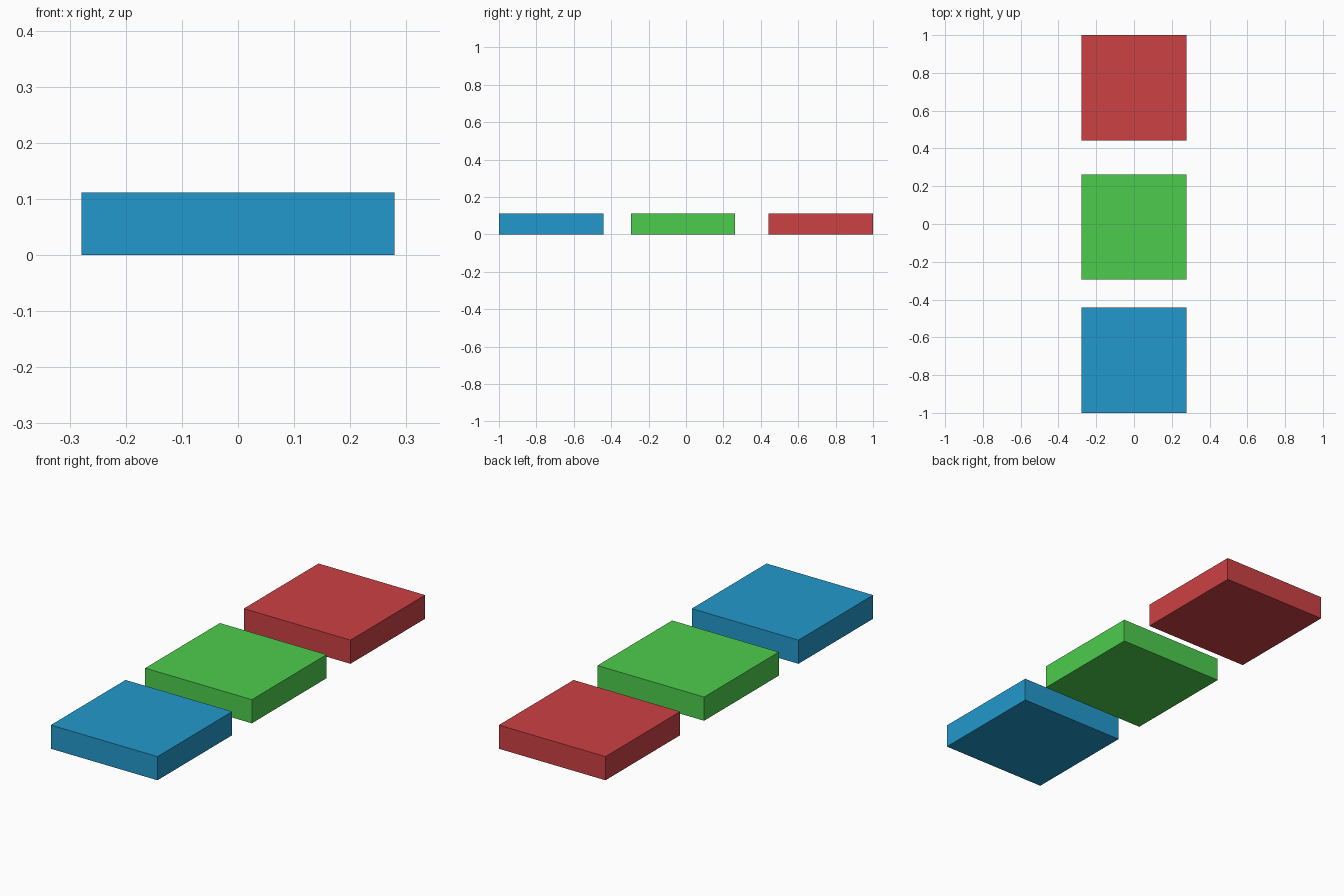
import bpy
import bmesh

if "Cube" in bpy.data.objects:
    bpy.data.objects.remove(bpy.data.objects["Cube"])

HALF_WIDTH = 0.279
HEIGHT = 0.112


def slab(name, y_min, y_max, color):
    """Flat square block resting on the ground between two y positions."""
    bm = bmesh.new()
    bmesh.ops.create_cube(bm, size=1)
    bmesh.ops.scale(bm, vec=(2 * HALF_WIDTH, y_max - y_min, HEIGHT), verts=bm.verts)
    mesh = bpy.data.meshes.new(name)
    bm.to_mesh(mesh)
    bm.free()
    mat = bpy.data.materials.new(name + "_paint")
    mat.diffuse_color = (*color, 1)
    mat.use_nodes = True
    mat.node_tree.nodes["Principled BSDF"].inputs["Base Color"].default_value = mat.diffuse_color
    mesh.materials.append(mat)
    obj = bpy.data.objects.new(name, mesh)
    obj.location = (0, (y_min + y_max) / 2, HEIGHT / 2)
    bpy.context.collection.objects.link(obj)
    return obj


# Row of three slabs, front to back
slab("blue_slab", -1.0, -0.442, (0.017, 0.318, 0.608))
slab("green_slab", -0.295, 0.263, (0.075, 0.608, 0.075))
slab("red_slab", 0.442, 1.0, (0.608, 0.052, 0.058))
